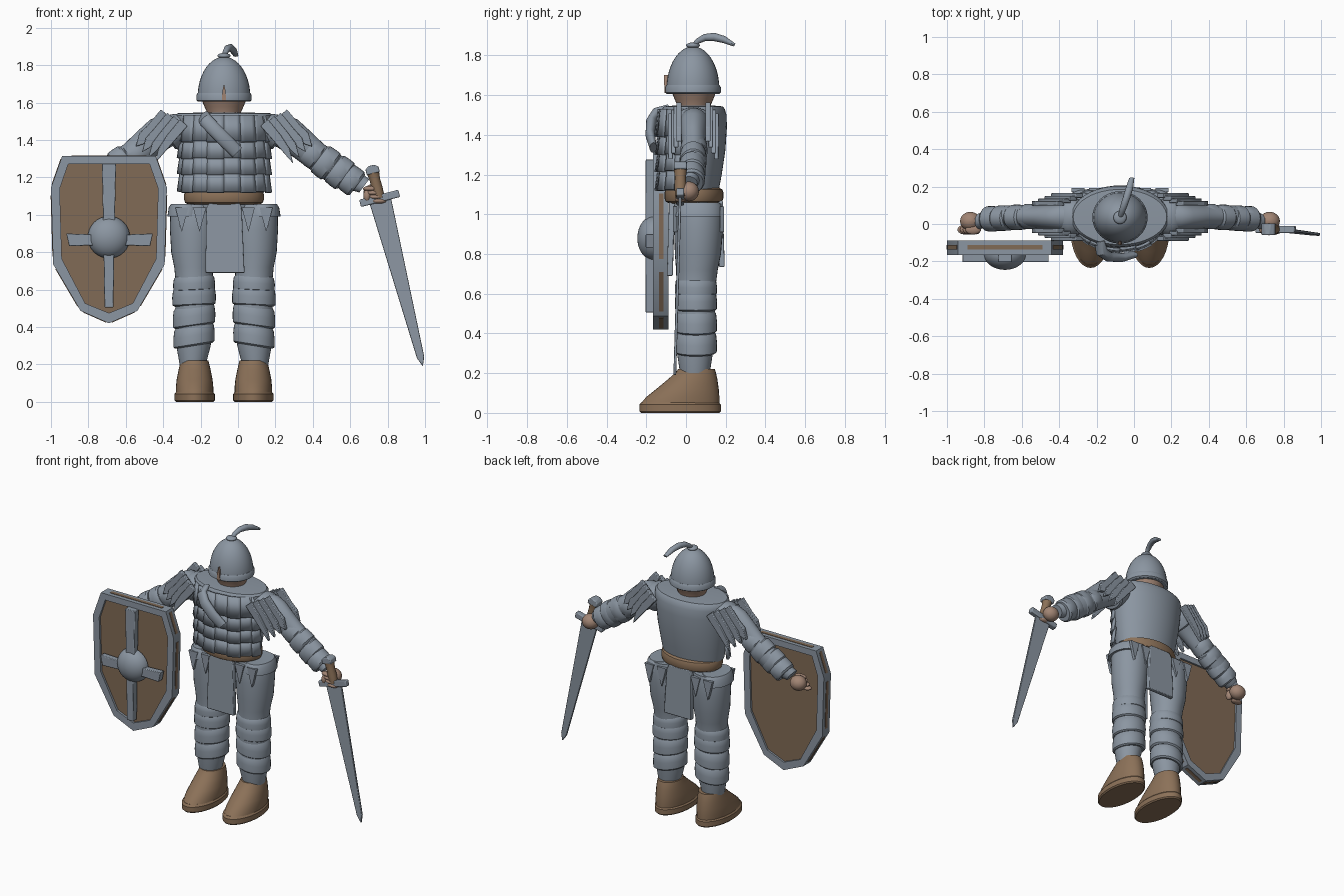
import bpy, bmesh, math
from mathutils import Vector as V

CX = -0.075  # centre line of the body


def material(name, col):
    m = bpy.data.materials.new(name)
    m.diffuse_color = (*col, 1)
    return m


STEEL = material("steel", (0.26, 0.305, 0.36))
LEATHER = material("brown_leather", (0.26, 0.165, 0.098))
WOOD = material("shield_wood", (0.22, 0.145, 0.092))
SKIN = material("skin", (0.36, 0.235, 0.175))


def finish(name, bm, mat, angle=35, bevel=0):
    bmesh.ops.recalc_face_normals(bm, faces=bm.faces)
    me = bpy.data.meshes.new(name)
    bm.to_mesh(me)
    bm.free()
    ob = bpy.data.objects.new(name, me)
    bpy.context.collection.objects.link(ob)
    me.materials.append(mat)
    if bevel:
        b = ob.modifiers.new("bevel", 'BEVEL')
        b.width, b.segments = bevel, 2
    bpy.ops.object.select_all(action='DESELECT')
    ob.select_set(True)
    bpy.context.view_layer.objects.active = ob
    bpy.ops.object.shade_smooth_by_angle(angle=math.radians(angle))
    return ob


def tube(name, rings, mat, side=(1, 0, 0), axis=None, n=32):
    """Loft of elliptical rings (x, y, z, radius along side, other radius)."""
    bm = bmesh.new()
    side, loops = V(side).normalized(), []
    for i, (x, y, z, a, b) in enumerate(rings):
        p, q = rings[max(i - 1, 0)], rings[min(i + 1, len(rings) - 1)]
        t = V(axis) if axis else V(q[:3]) - V(p[:3])
        up = t.cross(side).normalized()
        loops.append([bm.verts.new(V((x, y, z)) + side * a * math.cos(k * math.tau / n)
                                   + up * b * math.sin(k * math.tau / n)) for k in range(n)])
    for l, m in zip(loops, loops[1:]):
        for k in range(n):
            bm.faces.new((l[k], l[(k + 1) % n], m[(k + 1) % n], m[k]))
    bm.faces.new(loops[0])
    bm.faces.new(loops[-1])
    return finish(name, bm, mat)


def prism(name, pts, y0, y1, mat, hole=None, bevel=0, lean=0):
    """Outline in x, z pushed from y0 to y1, with an optional matching hole."""
    bm = bmesh.new()
    top = max(p[1] for p in pts)

    def ring(ps, y):
        return [bm.verts.new((x, y + lean * (top - z), z)) for x, z in ps]
    a, b = ring(pts, y0), ring(pts, y1)
    n = len(pts)
    rings = [a, b]
    if hole:
        rings = [a, b, ring(hole, y1), ring(hole, y0), a]
    else:
        bm.faces.new(a)
        bm.faces.new(b)
    for l, m in zip(rings, rings[1:]):
        for k in range(n):
            bm.faces.new((l[k], l[(k + 1) % n], m[(k + 1) % n], m[k]))
    return finish(name, bm, mat, 30, bevel)


def ball(name, c, r, mat, tilt=None):
    rings = []
    for i in range(13):
        t = math.radians(-88 + i * 176 / 12)
        rings.append((c[0], c[1], c[2] + r[2] * math.sin(t), r[0] * math.cos(t), r[1] * math.cos(t)))
    return tube(name, rings, mat, axis=(0, 0, 1), n=24)


Z = (0, 0, 1)

# Helmet, rim, knob, plume
HY = 0.035
dome = [(CX, HY, 1.63 + 0.215 * math.sin(t), 0.141 * math.cos(t), 0.133 * math.cos(t))
        for t in [math.radians(a) for a in range(0, 90, 8)]]
tube("helmet", [(CX, HY, 1.61, 0.14, 0.132)] + dome, STEEL, axis=Z)
tube("helmet_rim", [(CX, HY, z, r, r - 0.008) for z, r in
                    ((1.605, 0.138), (1.612, 0.148), (1.64, 0.148), (1.652, 0.141))], STEEL, axis=Z)
ball("helmet_knob", (CX, HY, 1.85), (0.035, 0.035, 0.015), STEEL)
tube("plume", [(CX, HY, 1.845, 0.012, 0.012), (-0.066, 0.06, 1.872, 0.016, 0.014),
               (-0.055, 0.095, 1.89, 0.019, 0.018), (-0.04, 0.14, 1.893, 0.02, 0.021),
               (-0.025, 0.19, 1.88, 0.02, 0.018), (-0.012, 0.245, 1.852, 0.014, 0.008)], STEEL, n=12)
tube("head", [(CX, HY + 0.005, z, r, r * 0.93) for z, r in
              ((1.5, 0.085), (1.54, 0.087), (1.58, 0.105), (1.62, 0.122))], SKIN, axis=Z)
prism("face_slit", [(CX - 0.012, 1.61), (CX + 0.012, 1.61), (CX + 0.008, 1.665), (CX, 1.70), (CX - 0.008, 1.665)],
      -0.112, -0.09, SKIN, lean=0.05)

# Cuirass: back and front limits give each ring
tube("cuirass", [(CX, (f + b) / 2, z, rx, (b - f) / 2) for z, rx, f, b in
                 ((1.12, 0.215, -0.12, 0.165), (1.2, 0.228, -0.13, 0.18), (1.32, 0.245, -0.135, 0.198),
                  (1.44, 0.255, -0.13, 0.206), (1.50, 0.262, -0.125, 0.204), (1.53, 0.262, -0.12, 0.195),
                  (1.543, 0.25, -0.11, 0.185), (1.548, 0.1, -0.05, 0.13))], STEEL, axis=Z, n=48)

# Chest bands made of overlapping plates
for row, (z1, z0) in enumerate(((1.53, 1.395), (1.41, 1.305), (1.32, 1.22), (1.235, 1.125))):
    bm = bmesh.new()
    for tile in range(8):
        grid = []
        for k in range(5):
            a = math.radians(186 + (tile + k / 4) * 21)
            col = []
            for z, r in ((z1, 0.0), (z0 - 0.006 * (tile % 2), 0.016)):
                r += 0.005 * (tile % 2)
                col.append(bm.verts.new((CX + (0.238 + r) * math.cos(a), 0.02 + (0.158 + r) * math.sin(a), z)))
            grid.append(col)
        for p, q in zip(grid, grid[1:]):
            bm.faces.new((p[0], p[1], q[1], q[0]))
    ob = finish("chest_band", bm, STEEL)
    so = ob.modifiers.new("thick", 'SOLIDIFY')
    so.thickness, so.offset = 0.014, -1

# Diagonal chest strap
tube("chest_strap", [(-0.185, -0.09, 1.525, 0.036, 0.018), (-0.172, -0.15, 1.505, 0.038, 0.026),
                     (-0.135, -0.175, 1.465, 0.038, 0.026), (-0.07, -0.18, 1.40, 0.038, 0.024),
                     (-0.005, -0.165, 1.335, 0.036, 0.018)], STEEL, side=(0.7, 0, 0.7), n=20)

# Belt, pelvis, hanging plates
tube("belt", [(CX, 0.04, z, 0.19 + d, 0.125 + d) for z, d in
              ((1.055, 0.0), (1.065, 0.018), (1.08, 0.023), (1.11, 0.023), (1.125, 0.018), (1.135, 0.0))],
     LEATHER, axis=Z)
tube("pelvis", [(CX, 0.055, z, rx, ry) for z, rx, ry in
                ((0.93, 0.1, 0.07), (0.98, 0.18, 0.1), (1.07, 0.2, 0.11))], STEEL, axis=Z)
for name, zb, y0, lean in (("front_plate", 0.69, -0.085, 0.03), ("back_plate", 0.735, 0.155, -0.03)):
    prism(name, [(-0.15, 1.07), (0.005, 1.07), (0.02, 1.04), (0.035, zb), (-0.175, zb), (-0.168, 1.04)],
          y0, y0 + 0.03, STEEL, bevel=0.005, lean=-lean)

# Paired limbs
for s in (-1, 1):
    def X(d):
        return CX + s * d
    lr = "left" if s > 0 else "right"
    # Leg with stepped plates: z, centre, half width, front, back
    leg = ((0.2, 0.167, 0.07, -0.03, 0.12), (0.30, 0.163, 0.092, -0.045, 0.135), (0.42, 0.16, 0.098, -0.05, 0.142),
           (0.56, 0.158, 0.104, -0.05, 0.148), (0.66, 0.16, 0.1, -0.048, 0.152), (0.72, 0.163, 0.103, -0.05, 0.16),
           (0.8, 0.165, 0.117, -0.056, 0.176), (0.92, 0.163, 0.126, -0.06, 0.186), (1.0, 0.163, 0.125, -0.058, 0.187),
           (1.055, 0.165, 0.115, -0.045, 0.178))
    tube(lr + "_leg", [(X(c), (f + b) / 2, z, w, (b - f) / 2) for z, c, w, f, b in leg], STEEL, axis=Z)
    # Hip guard with pointed tips
    tube(lr + "_hip_guard", [(X(0.205), 0.06, z, w, h) for z, w, h in
                             ((0.99, 0.098, 0.126), (1.04, 0.09, 0.122), (1.058, 0.078, 0.108))], STEEL, axis=Z)
    for i, d in enumerate((0.13, 0.225)):
        for y in (-0.066, 0.172):
            prism(lr + "_hip_tip", [(X(d - 0.035), 1.04), (X(d + 0.035), 1.04), (X(d + 0.01), 0.94), (X(d), 0.91)],
                  y, y + 0.02, STEEL)
    # Knee and shin bands, slanted
    for z, h, w, slant in ((0.635, 0.04, 0.112, 0.05), (0.565, 0.05, 0.117, 0.05),
                           (0.46, 0.055, 0.115, 0.14), (0.355, 0.055, 0.112, 0.16)):
        tube(lr + "_leg_band", [(X(0.16), 0.05, z + h * t, w * k, 0.106 * k) for t, k in
                                ((-1, 0.9), (-0.85, 0.99), (0, 1), (0.7, 0.96), (1, 0.87))], STEEL,
             side=(1, 0, -s * slant), axis=(s * slant, 0, 1))
    # Boot and sole
    tube(lr + "_boot", [(X(0.157), (f + b) / 2, z, w, (b - f) / 2) for z, w, f, b in
                        ((0.05, 0.1, -0.225, 0.168), (0.08, 0.1, -0.20, 0.168), (0.12, 0.096, -0.15, 0.165),
                         (0.17, 0.086, -0.09, 0.158), (0.205, 0.078, -0.05, 0.15), (0.22, 0.074, -0.04, 0.145))],
         LEATHER, axis=Z)
    tube(lr + "_sole", [(X(0.157), -0.03, z, 0.108 - d, 0.205 - d) for z, d in
                        ((0, 0.008), (0.008, 0), (0.042, 0), (0.056, 0.012))], LEATHER, axis=Z)
    # Arm, along the slope
    ax = (s * 0.8, 0, -0.6)

    def arm(name, pts, mat):
        tube(name, [(X(d), y, z, ry, r) for d, y, z, r, ry in pts], mat, side=(0, 1, 0), axis=ax, n=28)
    arm(lr + "_arm", ((0.19, 0.04, 1.46, 0.08, 0.07), (0.28, 0.04, 1.462, 0.09, 0.074), (0.34, 0.037, 1.435, 0.092, 0.07),
                      (0.42, 0.037, 1.375, 0.082, 0.062), (0.49, 0.04, 1.315, 0.076, 0.06),
                      (0.60, 0.04, 1.24, 0.08, 0.06), (0.69, 0.03, 1.185, 0.058, 0.048),
                      (0.75, 0.015, 1.155, 0.044, 0.042)), STEEL)
    for c, w in ((0.475, 0.076), (0.545, 0.088), (0.62, 0.088), (0.68, 0.078)):
        arm(lr + "_bracer", [(c + t * 0.8, 0.04 - (c - 0.475) * 0.06, 1.325 - (c - 0.475) * 0.68 - t * 0.6,
                              w * k, 0.068 * k)
                             for t, k in ((-0.045, 0.86), (-0.035, 0.97), (0.0, 1), (0.03, 0.99), (0.042, 0.86))], STEEL)
    # Shoulder flaps, front and back
    for i in range(4):
        x, z = 0.235 + 0.034 * i, 1.475 + 0.018 * i
        w = 0.04
        pts = [(X(x - w), z), (X(x), z + 0.035), (X(x + 0.07), z - 0.05), (X(x + 0.115), z - 0.12 + 0.01 * i),
               (X(x + 0.135), z - 0.2 + 0.012 * i), (X(x + 0.09), z - 0.15), (X(x + 0.03), z - 0.08)]
        o = 0.014 * i
        prism(lr + "_front_flap", pts, -0.09 + o, -0.065 + o, STEEL, bevel=0.004)
        prism(lr + "_back_flap", pts, 0.14 - o, 0.165 - o, STEEL, bevel=0.004)
    tube(lr + "_shoulder_cap", [(X(0.26 + t * 0.8), 0.037, 1.45 - t * 0.6, 0.105 * k, 0.09 * k) for t, k in
                                ((-0.06, 0.75), (-0.03, 0.95), (0.0, 1), (0.05, 0.95), (0.06, 0.85))],
         STEEL, side=(0, 1, 0), axis=ax)
    # Fist with fingers and thumb
    ball(lr + "_hand", (X(0.80), 0.015, 1.115), (0.055, 0.05, 0.05), SKIN)
    for i in range(4):
        ball(lr + "_finger", (X(0.785 + 0.014 * i), -0.03, 1.14 - 0.022 * i), (0.042, 0.026, 0.015), SKIN)
    ball(lr + "_thumb", (X(0.765), -0.03, 1.10), (0.02, 0.025, 0.035), SKIN)

# Sword: d runs along the blade, w across it
D, W = V((0.249, -0.968)), V((0.968, 0.249))


def sword(name, pts, y0, y1, mat, bevel=0, lean=0):
    o = V((0.757, 1.09))
    return prism(name, [tuple(o + D * d + W * w) for d, w in pts], y0, y1, mat, bevel=bevel, lean=lean)


sword("sword_blade", [(0, -0.06), (0, 0.06), (0.88, 0.02), (0.93, 0.0), (0.88, -0.02)],
      -0.036, -0.022, STEEL, 0.003, -0.03)
sword("sword_guard", [(-0.018, -0.108), (-0.018, 0.108), (0.022, 0.108), (0.022, -0.108)], -0.048, -0.01, STEEL, 0.006)
grip = [(0.757 + D.x * d, -0.028, 1.09 + D.y * d, r, r) for d, r in
        ((0, 0.026), (-0.05, 0.03), (-0.1, 0.028), (-0.14, 0.033))]
tube("sword_grip", grip, LEATHER, side=(0, 1, 0), n=12)
sword("sword_pommel", [(-0.135, -0.036), (-0.135, 0.036), (-0.165, 0.036), (-0.18, 0.015), (-0.18, -0.015),
                       (-0.165, -0.036)], -0.06, 0.004, STEEL, 0.006)

# Shield: half outlines mirrored across its own centre
SX = -0.69


def outline(half):
    return [(SX + x, z) for x, z in half] + [(SX - x, z) for x, z in reversed(half) if x]


outer = outline([(0.25, 1.315), (0.31, 1.145), (0.298, 0.735), (0.152, 0.487), (0, 0.42)])
inner = outline([(0.217, 1.272), (0.263, 1.14), (0.252, 0.765), (0.127, 0.527), (0, 0.475)])
prism("shield_frame", outer, -0.165, -0.087, STEEL, hole=inner)
prism("shield_board", inner, -0.15, -0.1, WOOD)
for (x0, z0), (x1, z1) in zip(outer, outer[1:] + outer[:1]):
    a, b = V((x0, z0)), V((x1, z1))
    nrm = V((b.y - a.y, a.x - b.x)).normalized() * 0.003
    if nrm.dot((a + b) / 2 - V((SX, 0.88))) < 0:
        nrm.negate()
    p, q = a.lerp(b, 0.1), a.lerp(b, 0.9)
    prism("shield_edge_inlay", [tuple(v) for v in (p - nrm, q - nrm, q + nrm, p + nrm)], -0.137, -0.113, WOOD)

# Cross bars and boss
prism("shield_upright", [(SX - 0.038, 1.275), (SX + 0.038, 1.275), (SX + 0.03, 0.9), (SX + 0.024, 0.505),
                         (SX - 0.024, 0.505), (SX - 0.03, 0.9)], -0.203, -0.16, STEEL, bevel=0.004)
prism("shield_crossbar", [(SX - 0.228, 0.9), (SX, 0.892), (SX + 0.235, 0.9), (SX + 0.22, 0.832), (SX, 0.84),
                          (SX - 0.213, 0.832)], -0.203, -0.16, STEEL, bevel=0.004)
tube("shield_boss", [(SX, -0.16 - 0.085 * math.sin(t), 0.88, 0.113 * math.cos(t), 0.113 * math.cos(t))
                     for t in [math.radians(a) for a in range(0, 90, 8)]], STEEL, axis=(0, -1, 0))
